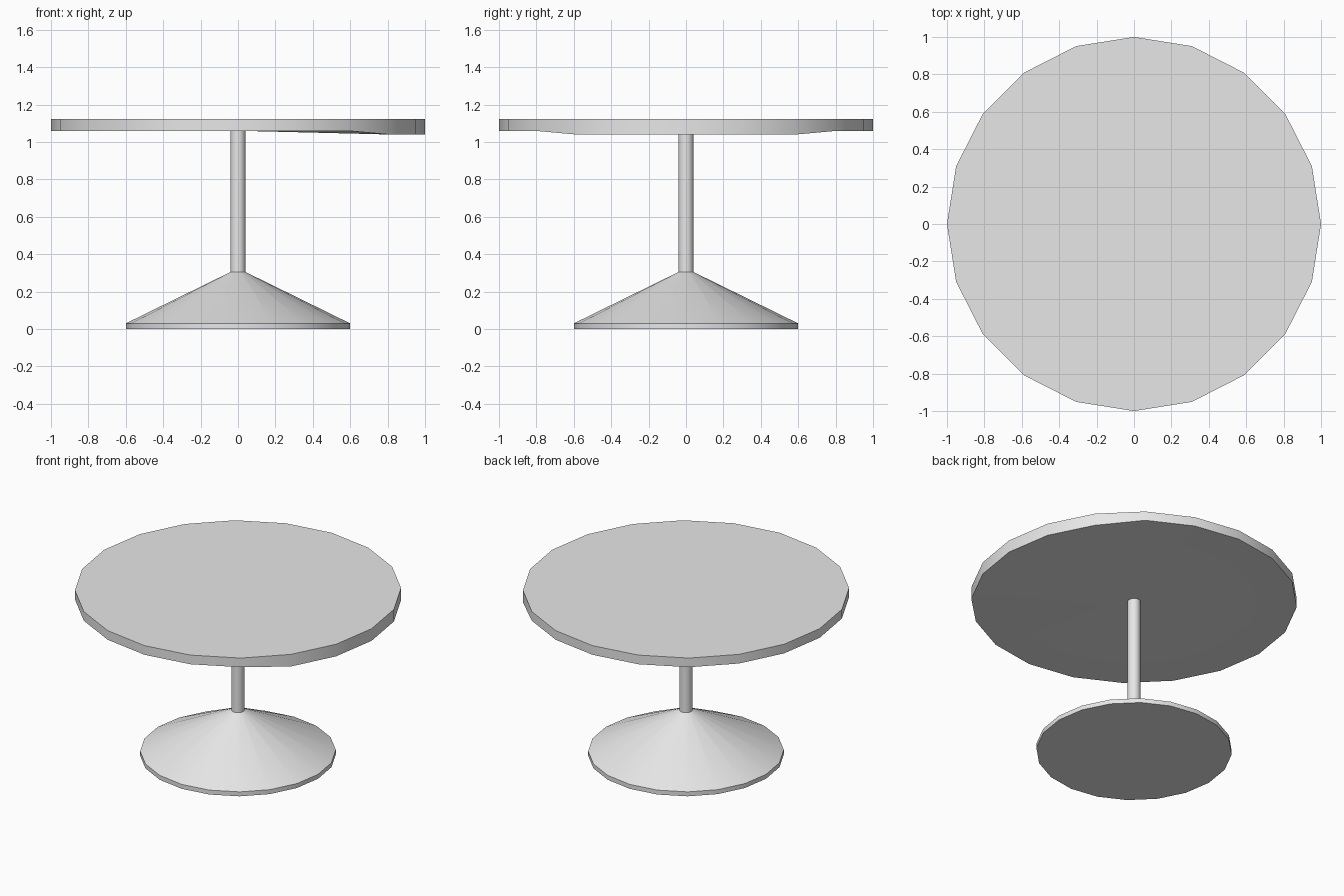
import bpy, bmesh, math

if "Cube" in bpy.data.objects:
    bpy.data.objects.remove(bpy.data.objects["Cube"])

SIDES = 20
mat = bpy.data.materials.new("pale_grey")
mat.diffuse_color = (0.79, 0.80, 0.79, 1)
mat.use_nodes = True
mat.node_tree.nodes["Principled BSDF"].inputs["Base Color"].default_value = mat.diffuse_color


def lathe(name, profile, cap_bottom=True, cap_top=True, drop=None):
    """Spin (radius, z) points into a faceted ring stack; drop tweaks the lowest ring."""
    bm = bmesh.new()
    rings = []
    for r, z in profile:
        ring = []
        for i in range(SIDES):
            a = 2 * math.pi * i / SIDES
            ring.append(bm.verts.new((r * math.cos(a), r * math.sin(a), z)))
        rings.append(ring)
    for low, high in zip(rings, rings[1:]):
        for i in range(SIDES):
            j = (i + 1) % SIDES
            bm.faces.new((low[i], low[j], high[j], high[i]))
    if drop:
        for v in rings[0]:
            v.co.z -= drop(v.co)
    if cap_top:
        bm.faces.new(rings[-1])
    if cap_bottom:
        centre = bm.verts.new((0, 0, profile[0][1]))
        for i in range(SIDES):
            bm.faces.new((centre, rings[0][(i + 1) % SIDES], rings[0][i]))
    me = bpy.data.meshes.new(name)
    bm.to_mesh(me)
    bm.free()
    me.materials.append(mat)
    ob = bpy.data.objects.new(name, me)
    bpy.context.collection.objects.link(ob)
    bpy.ops.object.select_all(action='DESELECT')
    ob.select_set(True)
    bpy.context.view_layer.objects.active = ob
    bpy.ops.object.shade_smooth_by_angle(angle=math.radians(30))
    return ob


# round top, its underside hanging slightly lower along the +x edge
lathe("table_top", [(1.0, 1.06), (1.0, 1.122)],
      drop=lambda co: 0.02 if co.x > 0.75 else 0.0)

# slim central column
lathe("column", [(0.04, 0.30), (0.04, 1.06)], cap_bottom=False, cap_top=False)

# conical foot with a thin rim
lathe("foot", [(0.6, 0.0), (0.6, 0.03), (0.04, 0.305)], cap_top=False)
